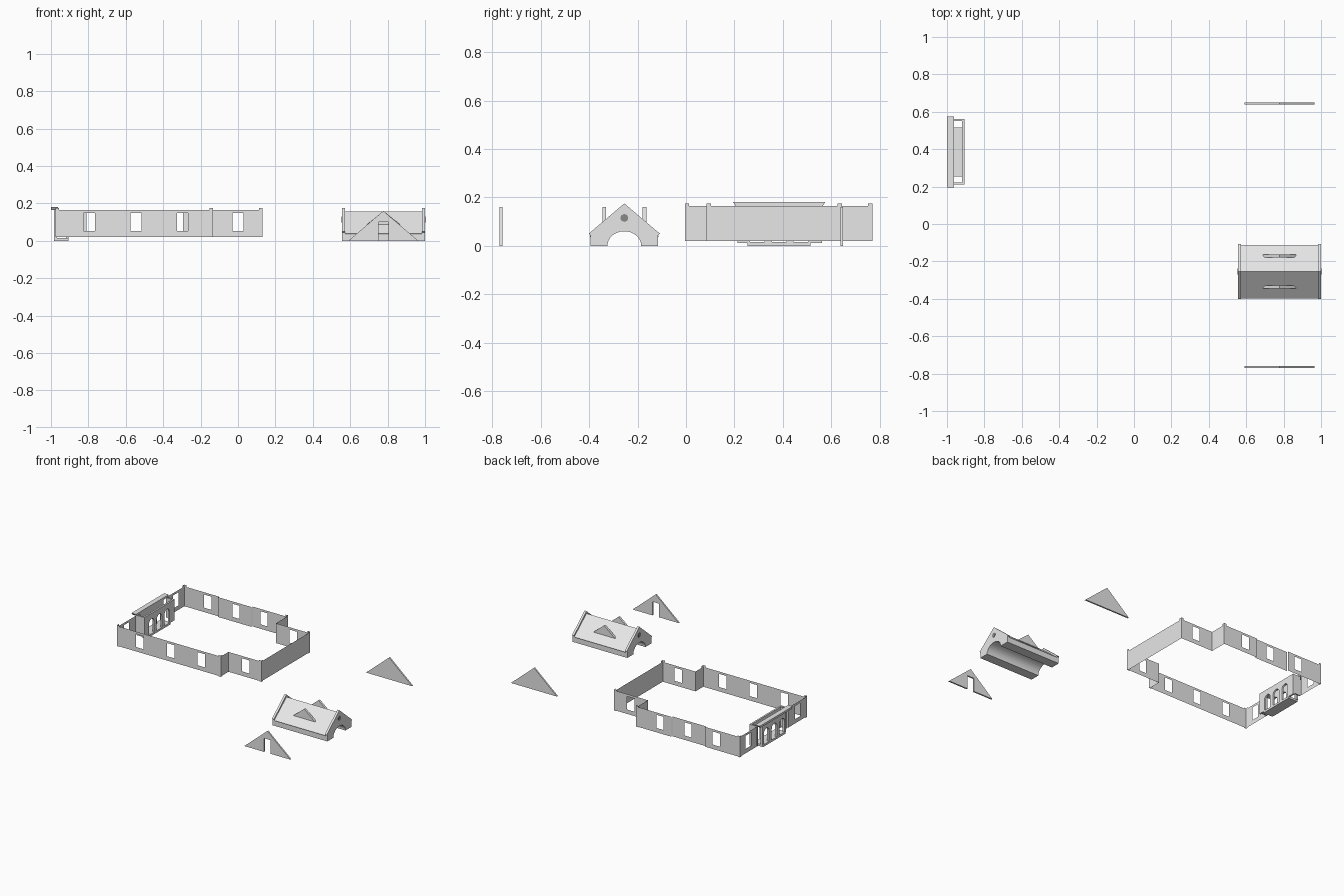
import bpy, bmesh, math
from mathutils import Vector

if "Cube" in bpy.data.objects:
    bpy.data.objects.remove(bpy.data.objects["Cube"])

def material(name, v):
    m = bpy.data.materials.new(name)
    m.diffuse_color = (v, v, v, 1)
    m.use_nodes = True
    m.node_tree.nodes["Principled BSDF"].inputs["Base Color"].default_value = m.diffuse_color
    return m

STONE = material("pale_stone", 0.8)
DARK = material("dark_recess", 0.25)

def finish(name, bm, mat=STONE):
    me = bpy.data.meshes.new(name)
    bm.to_mesh(me)
    bm.free()
    me.materials.append(mat)
    ob = bpy.data.objects.new(name, me)
    bpy.context.collection.objects.link(ob)
    return ob

def extrude(name, pts, axis, a, b, mat=STONE):
    """Outline (horizontal, z) extruded along x or y from a to b."""
    bm = bmesh.new()
    place = (lambda u, z: (a, u, z)) if axis == "x" else (lambda u, z: (u, a, z))
    face = bm.faces.new([bm.verts.new(place(u, z)) for u, z in pts])
    res = bmesh.ops.extrude_face_region(bm, geom=[face])
    d = Vector((b - a, 0, 0)) if axis == "x" else Vector((0, b - a, 0))
    bmesh.ops.translate(bm, vec=d, verts=[g for g in res["geom"] if isinstance(g, bmesh.types.BMVert)])
    bmesh.ops.recalc_face_normals(bm, faces=bm.faces)
    return finish(name, bm, mat)

def box(name, x0, x1, y0, y1, z0, z1):
    return extrude(name, [(x0, z0), (x1, z0), (x1, z1), (x0, z1)], "y", y0, y1)

def wall(name, p, q, windows=(), z0=0.02, z1=0.165, half=0.03):
    """Paper-thin wall from p to q; windows are distances along it."""
    p, q = Vector(p), Vector(q)
    length = (q - p).length
    d = (q - p) / length
    bm = bmesh.new()
    def quad(a, b, lo, hi):
        A, B = p + d * a, p + d * b
        bm.faces.new([bm.verts.new(c) for c in
                      ((A.x, A.y, lo), (B.x, B.y, lo), (B.x, B.y, hi), (A.x, A.y, hi))])
    at = 0
    for w in windows:
        quad(at, w - half, z0, z1)
        quad(w - half, w + half, z0, 0.052)
        quad(w - half, w + half, 0.148, z1)
        at = w + half
    quad(at, length, z0, z1)
    return finish(name, bm)

# Courtyard walls
X0, XS, X1 = -0.97, -0.14, 0.125
wall("front_wall", (X0, 0), (XS, 0), (0.175, 0.425, 0.673))
wall("front_side_wall", (X1, 0.09), (XS, 0.09), (0.125,))
wall("front_step_wall", (XS, 0), (XS, 0.09))
wall("right_wall", (X1, 0.09), (X1, 0.64))
wall("back_step_wall", (XS, 0.64), (XS, 0.765))
wall("back_side_wall", (X1, 0.64), (XS, 0.64), (0.125,))
back = [(-0.97, -0.69, 0.19, 0.765), (-0.69, -0.42, 0.145, 0.755), (-0.42, XS, 0.095, 0.765)]
for i, (a, b, w, y) in enumerate(back):
    wall(f"back_wall_{i}", (a, y), (b, y), (w,))
wall("left_wall_front", (X0, 0), (X0, 0.205), (0.095,))
wall("left_wall_back", (X0, 0.57), (X0, 0.765), (0.095,))

# Corner strips, slightly taller than the walls
corners = [(X0, 0, 1, 1), (XS, 0, -1, 1), (X1, 0.09, -1, 1), (X1, 0.64, -1, -1),
           (XS, 0.765, -1, -1), (X0, 0.765, 1, -1)]
for i, (x, y, sx, sy) in enumerate(corners):
    ox, oy = x - sx * 0.005, y - sy * 0.005
    wall(f"corner_strip_x_{i}", (ox, oy), (ox + sx * 0.018, oy), z1=0.175)
    wall(f"corner_strip_y_{i}", (ox, oy), (ox, oy + sy * 0.018), z1=0.175)

# Porch with three arches
def arcade(name, x0, x1, y0, y1, z0, z1):
    pts = [(y0, z0)]
    for c in (0.295, 0.385, 0.475):
        r, spring = 0.03, 0.095
        pts.append((c - r, z0))
        pts += [(c - r * math.cos(math.pi * k / 10), spring + r * math.sin(math.pi * k / 10))
                for k in range(11)]
        pts.append((c + r, z0))
    pts += [(y1, z0), (y1, z1), (y0, z1)]
    extrude(name, pts, "x", x0, x1)

arcade("porch_front_arcade", -0.985, -0.968, 0.25, 0.52, 0.012, 0.165)
arcade("porch_back_arcade", -0.92, -0.907, 0.212, 0.562, 0.012, 0.165)
for n, y in (("front", 0.212), ("back", 0.552)):
    box(f"porch_side_{n}", -0.97, -0.92, y, y + 0.01, 0.02, 0.165)
box("porch_floor", -0.985, -0.907, 0.255, 0.515, 0.0, 0.015)
extrude("porch_cornice", [(0.205, 0.165), (0.565, 0.165), (0.575, 0.18), (0.195, 0.18)], "x", -1.0, -0.963)

# Vaulted roof block: pitched top with a half-round tunnel below
CY = -0.255
def vault(name, x0, x1, half, eave, apex):
    r = 0.07
    pts = [(CY - 0.14, 0)]
    pts += [(CY - r * math.cos(math.pi * k / 16), 0.06 * math.sin(math.pi * k / 16)) for k in range(17)]
    pts += [(CY + 0.14, 0), (CY + 0.14, eave - 0.005), (CY + half, eave),
            (CY, apex), (CY - half, eave), (CY - 0.14, eave - 0.005)]
    extrude(name, pts, "x", x0, x1)

vault("roof_body", 0.572, 0.984, 0.143, 0.04, 0.158)
for n, x in (("left", 0.556), ("right", 0.984)):
    vault(f"roof_end_{n}", x, x + 0.016, 0.147, 0.05, 0.175)
disc = [(CY + 0.016 * math.cos(math.tau * k / 16), 0.115 + 0.016 * math.sin(math.tau * k / 16))
        for k in range(16)]
extrude("round_window_left", disc, "x", 0.554, 0.556, DARK)
extrude("round_window_right", disc, "x", 1.0, 1.002, DARK)

# Triangular dormer plates
for n, s in (("front", -1), ("back", 1)):
    y = CY + s * 0.083
    extrude(f"dormer_{n}", [(0.69, 0.088), (0.866, 0.088), (0.778, 0.16)], "y", y - 0.008, y + 0.008)

# Loose gables, the front one with a doorway
extrude("front_gable", [(0.59, 0), (0.75, 0), (0.75, 0.1), (0.804, 0.1), (0.804, 0), (0.964, 0),
                        (0.777, 0.16)], "y", -0.77, -0.759)
extrude("back_gable", [(0.59, 0), (0.964, 0), (0.777, 0.16)], "y", 0.638, 0.649)
